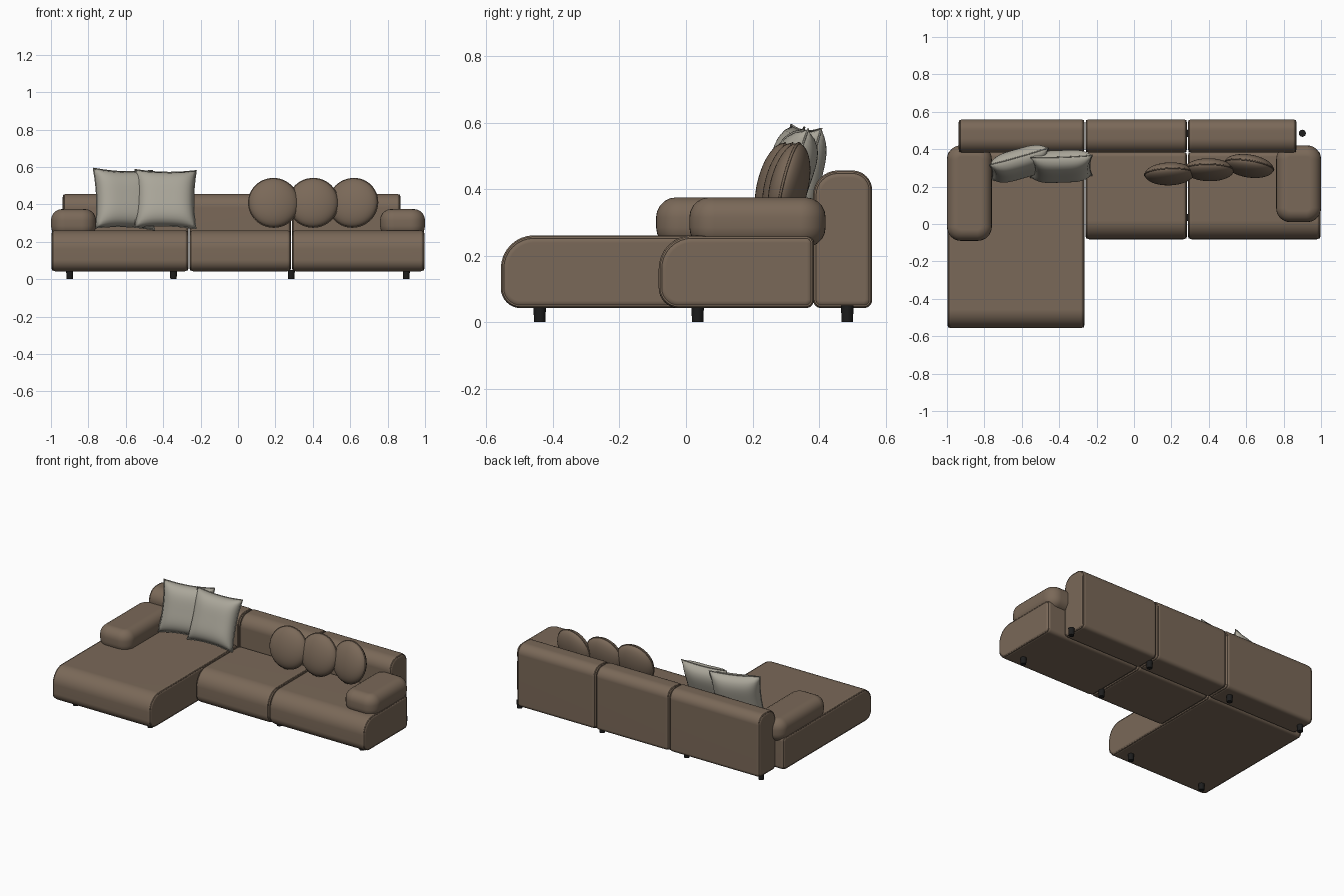
import bpy, bmesh
from math import sin, cos, pi, radians
from mathutils import Euler

cube = bpy.data.objects.get("Cube")
if cube:
    bpy.data.objects.remove(cube, do_unlink=True)


def material(name, rgb):
    m = bpy.data.materials.new(name)
    m.use_nodes = True
    m.diffuse_color = (*rgb, 1)
    bsdf = m.node_tree.nodes["Principled BSDF"]
    bsdf.inputs["Base Color"].default_value = (*rgb, 1)
    bsdf.inputs["Roughness"].default_value = 0.8
    return m


BROWN = material("brown fabric", (0.195, 0.14, 0.098))
GREY = material("grey linen", (0.40, 0.38, 0.32))
BLACK = material("black leg", (0.012, 0.012, 0.012))


def add_object(name, bm, mat):
    bmesh.ops.recalc_face_normals(bm, faces=bm.faces)
    for f in bm.faces:
        f.smooth = True
    mesh = bpy.data.meshes.new(name)
    bm.to_mesh(mesh)
    bm.free()
    mesh.materials.append(mat)
    ob = bpy.data.objects.new(name, mesh)
    bpy.context.collection.objects.link(ob)
    return ob


def piping(name, points, radius, mat, parent=None):
    """Closed fabric cord along a loop of points."""
    cu = bpy.data.curves.new(name, "CURVE")
    cu.dimensions = "3D"
    cu.bevel_depth = radius
    cu.bevel_resolution = 1
    sp = cu.splines.new("POLY")
    sp.points.add(len(points) - 1)
    for p, co in zip(sp.points, points):
        p.co = (*co, 1)
    sp.use_cyclic_u = True
    cu.materials.append(mat)
    ob = bpy.data.objects.new(name, cu)
    bpy.context.collection.objects.link(ob)
    ob.parent = parent
    return ob


def rounded_rect(a0, a1, b0, b1, radii, steps=8):
    """Outline with radii for corners a0b0, a1b0, a1b1, a0b1."""
    corners = [(a0, b0, 1, 1), (a1, b0, -1, 1), (a1, b1, -1, -1), (a0, b1, 1, -1)]
    pts = []
    for i, ((a, b, sa, sb), r) in enumerate(zip(corners, radii)):
        for k in range(steps + 1):
            t = pi + (i + k / steps) * pi / 2
            pts.append((a + sa * r + r * cos(t), b + sb * r + r * sin(t)))
    return pts


def block(name, outline, lo, hi, place, bevel):
    """Extruded outline with softly rounded ends."""
    bm = bmesh.new()
    rings = [[bm.verts.new(place(a, b, c)) for a, b in outline] for c in (lo, hi)]
    n = len(outline)
    for ring in rings:
        bm.faces.new(ring)
    for i in range(n):
        j = (i + 1) % n
        bm.faces.new((rings[0][i], rings[0][j], rings[1][j], rings[1][i]))
    ob = add_object(name, bm, BROWN)
    mod = ob.modifiers.new("soft ends", "BEVEL")
    mod.width, mod.segments = bevel, 5
    mod.limit_method, mod.angle_limit = "ANGLE", radians(40)
    ob.modifiers.new("even shading", "WEIGHTED_NORMAL")
    return ob


def side_block(name, x0, x1, y0, y1, z0, z1, radii):
    """Side profile run along x, with piping around both ends."""
    across = lambda y, z, x: (x, y, z)
    block(name, rounded_rect(y0, y1, z0, z1, radii), x0, x1, across, 0.022)
    d = 0.007
    loop = rounded_rect(y0 + d, y1 - d, z0 + d, z1 - d, [r - d for r in radii])
    for side, x in (("right", x0 + d), ("left", x1 - d)):
        piping(f"{name}_{side}_piping", [(x, y, z) for y, z in loop], 0.004, BROWN)


# Seat modules
seat_radii = (0.06, 0.025, 0.025, 0.1)
for name, x0, x1, y0 in (("chaise_seat", -0.998, -0.264, -0.557),
                         ("middle_seat", -0.26, 0.284, -0.082),
                         ("left_seat", 0.288, 0.998, -0.082)):
    side_block(name, x0, x1, y0, 0.385, 0.042, 0.261, seat_radii)

# Backrest modules
for name, x0, x1 in (("right_back", -0.938, -0.264), ("middle_back", -0.26, 0.284),
                     ("left_back", 0.288, 0.87)):
    side_block(name, x0, x1, 0.382, 0.56, 0.042, 0.456, (0.025, 0.025, 0.06, 0.075))

# Armrests
upward = lambda x, y, z: (x, y, z)
for name, x0, x1, y0 in (("right_armrest", -1, -0.76, -0.09), ("left_armrest", 0.76, 1, 0.01)):
    block(name, rounded_rect(x0, x1, y0, 0.42, [0.075] * 4), 0.225, 0.375, upward, 0.06)

# Legs
leg_spots = [(x, 0.485) for x in (-0.9, -0.345, 0.285, 0.9)]
leg_spots += [(-0.9, -0.44), (-0.345, -0.44), (0.285, 0.035), (0.9, 0.035)]
for i, (x, y) in enumerate(leg_spots):
    bm = bmesh.new()
    bmesh.ops.create_cone(bm, cap_ends=True, segments=20, radius1=0.017, radius2=0.019, depth=0.05)
    leg = add_object(f"leg_{i + 1}", bm, BLACK)
    leg.location = (x, y, 0.025)
    leg.data.set_sharp_from_angle(angle=radians(40))


def square_cushion(name, loc, lean, yaw, roll, half=0.165, thick=0.065, n=20):
    """Puffy square with drawn-in sides and pointed corners."""
    def point(i, j, side):
        u, v = 2 * i / n - 1, 2 * j / n - 1
        puff = thick * ((1 - u ** 4) * (1 - v ** 4)) ** 0.6
        return (half * u * (1 - 0.08 * (1 - v * v)), side * puff,
                half * v * (1 - 0.08 * (1 - u * u)))
    bm = bmesh.new()
    for side in (-1, 1):
        grid = [[bm.verts.new(point(i, j, side)) for j in range(n + 1)] for i in range(n + 1)]
        for i in range(n):
            for j in range(n):
                bm.faces.new((grid[i][j], grid[i + 1][j], grid[i + 1][j + 1], grid[i][j + 1]))
    bmesh.ops.remove_doubles(bm, verts=bm.verts, dist=1e-5)
    ob = add_object(name, bm, GREY)
    ob.location = loc
    ob.rotation_euler = Euler((radians(-lean), radians(roll), radians(yaw)))
    edge = [point(i, 0, 1) for i in range(n)] + [point(n, j, 1) for j in range(n)]
    edge += [point(n - i, n, 1) for i in range(n)] + [point(0, n - j, 1) for j in range(n)]
    piping(name + "_piping", edge, 0.003, GREY, ob)


square_cushion("right_square_cushion", (-0.61, 0.322, 0.428), 14, 16, 2)
square_cushion("left_square_cushion", (-0.388, 0.308, 0.428), 19, 2, 1)


def round_cushion(name, loc, lean, yaw, radius=0.133, thick=0.055):
    """Flattened disc with a cord around its rim."""
    bm = bmesh.new()
    bmesh.ops.create_uvsphere(bm, u_segments=40, v_segments=24, radius=1)
    for v in bm.verts:
        x, y, z = v.co
        v.co = (radius * x, thick * z, radius * y)
    ob = add_object(name, bm, BROWN)
    ob.location = loc
    ob.rotation_euler = Euler((radians(-lean), 0, radians(yaw)))
    rim = [(radius * cos(t * pi / 24), 0, radius * sin(t * pi / 24)) for t in range(48)]
    piping(name + "_piping", rim, 0.004, BROWN, ob)


for i, (x, y, yaw) in enumerate(((0.19, 0.268, 2), (0.402, 0.29, -1), (0.615, 0.31, -9))):
    round_cushion(f"round_cushion_{i + 1}", (x, y, 0.408), 13, yaw)
